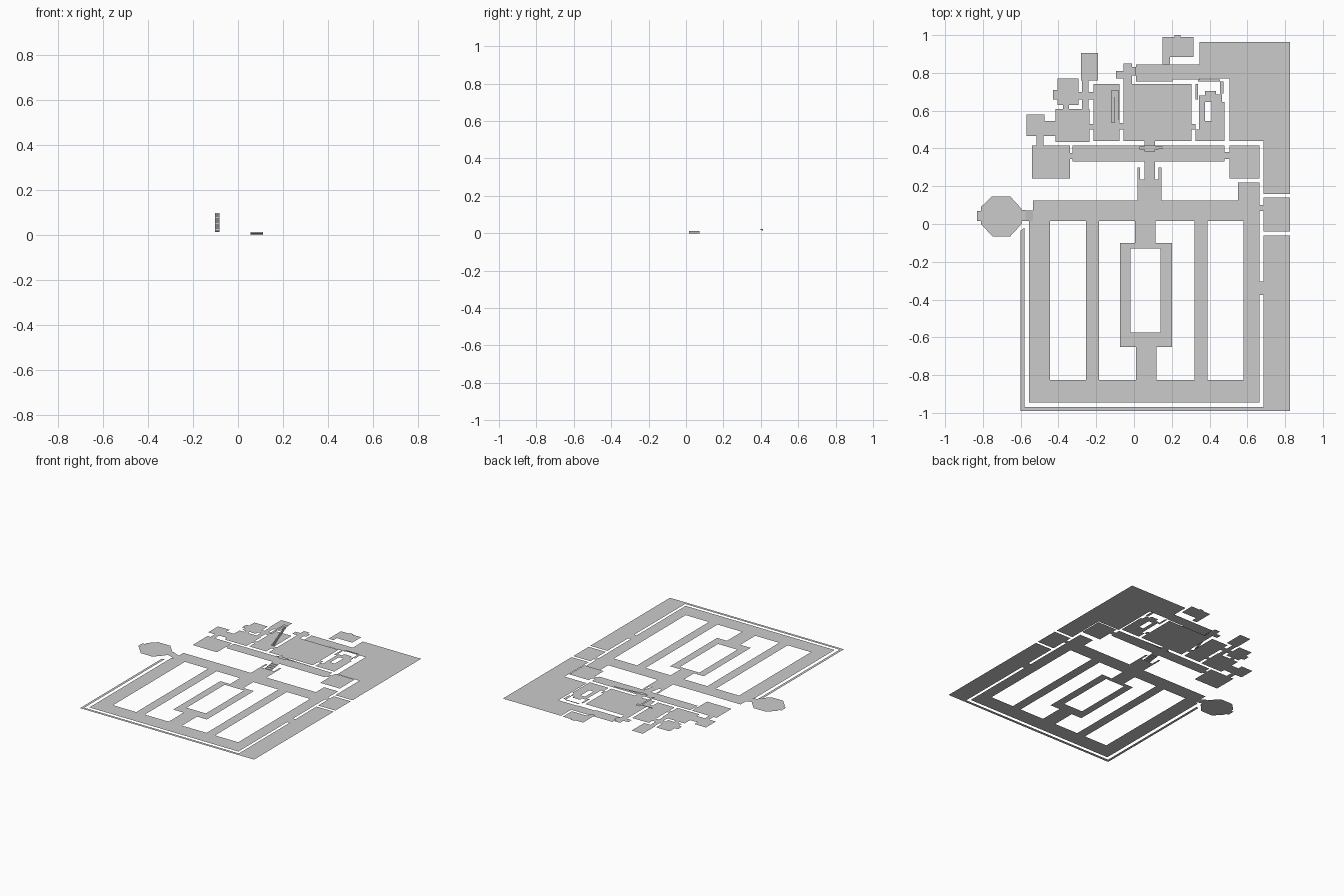
import bpy, bmesh
from math import pi

GARDEN, HOUSE, UPPER = 0.0, 0.013, 0.098


def finish(name, bm):
    bmesh.ops.remove_doubles(bm, verts=bm.verts, dist=0.0005)
    me = bpy.data.meshes.new(name)
    bm.to_mesh(me)
    bm.free()
    ob = bpy.data.objects.new(name, me)
    bpy.context.collection.objects.link(ob)
    return ob


def sheet(name, z, rects):
    """Flat floor made of (x0, x1, y0, y1) rectangles."""
    bm = bmesh.new()
    for x0, x1, y0, y1 in rects:
        bm.faces.new([bm.verts.new((x, y, z)) for x, y in
                      ((x0, y0), (x1, y0), (x1, y1), (x0, y1))])
    return finish(name, bm)


def poly(name, pts):
    """One counter-clockwise flat or folded face."""
    bm = bmesh.new()
    bm.faces.new([bm.verts.new(p) for p in pts])
    return finish(name, bm)


def stairs(name, x0, x1, y0, y1, z0, z1, n):
    """Stepped strip rising along +y."""
    bm = bmesh.new()
    prof = [(y0, z0)]
    for i in range(n):
        z = z0 + (z1 - z0) * (i + 1) / n
        prof += [(y0 + (y1 - y0) * i / n, z), (y0 + (y1 - y0) * (i + 1) / n, z)]
    rows = [[bm.verts.new((x, y, z)) for x in (x0, x1)] for y, z in prof]
    for a, b in zip(rows, rows[1:]):
        bm.faces.new((a[0], a[1], b[1], b[0]))
    return finish(name, bm)


# garden paths
sheet("garden_cross_paths", GARDEN, [
    (-0.535, 0.665, 0.015, 0.125),
    (-0.555, 0.665, -0.945, -0.825),
    (0.55, 0.665, 0.125, 0.22)])
sheet("garden_long_paths", GARDEN, [
    (x0, x1, -0.825, 0.015) for x0, x1 in
    ((-0.555, -0.445), (-0.255, -0.185), (0.32, 0.39), (0.58, 0.665))])
sheet("garden_pool_walk", GARDEN, [
    (0.005, 0.115, -0.10, 0.015),
    (-0.075, 0.20, -0.13, -0.10),
    (-0.075, -0.018, -0.575, -0.13),
    (0.14, 0.20, -0.575, -0.13),
    (-0.075, 0.20, -0.65, -0.575),
    (0.01, 0.12, -0.825, -0.65)])
sheet("forecourt", GARDEN, [
    (0.018, 0.145, 0.125, 0.235),
    (0.018, 0.033, 0.235, 0.30),
    (0.13, 0.145, 0.235, 0.30)])

# octagonal pavilion and its step down to the garden
poly("pavilion_floor", [(x, y, HOUSE) for x, y in (
    (-0.75, -0.065), (-0.655, -0.065), (-0.595, 0.0), (-0.595, 0.08),
    (-0.655, 0.145), (-0.755, 0.145), (-0.81, 0.09), (-0.81, 0.07),
    (-0.83, 0.07), (-0.83, 0.015), (-0.81, 0.015), (-0.81, 0.0))])
sheet("pavilion_landing", HOUSE, [(-0.595, -0.575, 0.015, 0.075)])
poly("pavilion_step", [(-0.575, 0.015, HOUSE), (-0.535, 0.015, GARDEN),
                       (-0.535, 0.072, GARDEN), (-0.575, 0.072, HOUSE)])

# outer grounds
poly("west_walk", [(-0.60, -0.968, 0), (-0.58, -0.968, 0),
                   (-0.58, -0.02, 0), (-0.60, -0.035, 0)])
sheet("south_and_east_grounds", GARDEN, [
    (-0.60, 0.685, -0.99, -0.968),
    (0.685, 0.825, -0.99, -0.06),
    (0.665, 0.685, -0.375, -0.305),
    (0.685, 0.825, -0.04, 0.14),
    (0.665, 0.685, 0.068, 0.10)])
sheet("north_east_grounds", GARDEN, [
    (0.685, 0.825, 0.16, 0.963),
    (0.505, 0.685, 0.44, 0.963),
    (0.348, 0.505, 0.77, 0.963),
    (0.205, 0.348, 0.765, 0.845),
    (0.01, 0.205, 0.755, 0.845)])
sheet("north_annex", HOUSE, [
    (0.15, 0.315, 0.885, 0.99),
    (0.215, 0.245, 0.99, 1.0),
    (0.15, 0.19, 0.845, 0.885)])
sheet("north_porch", HOUSE, [
    (-0.055, -0.01, 0.725, 0.85),
    (-0.095, -0.055, 0.77, 0.81),
    (-0.01, 0.01, 0.785, 0.83)])

# main house rooms
sheet("great_hall", HOUSE, [
    (-0.055, 0.305, 0.44, 0.74),
    (-0.078, -0.055, 0.50, 0.535),
    (0.305, 0.325, 0.50, 0.53),
    (0.055, 0.11, 0.415, 0.44)])
sheet("stair_hall", HOUSE, [(-0.215, -0.078, 0.44, 0.74)])
sheet("corridor", HOUSE, [
    (-0.325, 0.48, 0.33, 0.415),
    (-0.34, -0.325, 0.345, 0.375),
    (0.48, 0.505, 0.345, 0.38)])
sheet("corner_rooms", HOUSE, [
    (-0.54, -0.34, 0.24, 0.415),
    (0.505, 0.665, 0.24, 0.415)])
sheet("west_rooms", HOUSE, [
    (-0.415, -0.235, 0.435, 0.61),
    (-0.235, -0.215, 0.50, 0.53),
    (-0.57, -0.475, 0.465, 0.58),
    (-0.475, -0.415, 0.465, 0.545),
    (-0.515, -0.48, 0.415, 0.465)])
sheet("north_west_rooms", HOUSE, [
    (-0.405, -0.295, 0.63, 0.77),
    (-0.43, -0.405, 0.66, 0.71),
    (-0.375, -0.345, 0.61, 0.63),
    (-0.28, -0.19, 0.76, 0.905),
    (-0.275, -0.24, 0.61, 0.76),
    (-0.295, -0.275, 0.66, 0.70),
    (-0.24, -0.215, 0.66, 0.70)])
sheet("east_rooms", HOUSE, [
    (0.325, 0.48, 0.44, 0.50),
    (0.345, 0.48, 0.50, 0.545),
    (0.345, 0.375, 0.545, 0.68),
    (0.41, 0.48, 0.545, 0.645),
    (0.375, 0.435, 0.645, 0.705),
    (0.435, 0.465, 0.645, 0.685),
    (0.325, 0.34, 0.66, 0.74),
    (0.455, 0.475, 0.69, 0.755),
    (0.34, 0.455, 0.755, 0.765)])

# front steps and the raised threshold with its long sloped sill
stairs("front_steps", 0.055, 0.11, 0.235, 0.33, GARDEN, HOUSE, 4)
sheet("hall_threshold", 0.022, [
    (0.03, 0.055, 0.395, 0.41),
    (0.055, 0.11, 0.385, 0.415),
    (0.11, 0.13, 0.395, 0.41)])
poly("sloped_sill", [(0.11, 0.395, 0.022), (0.48, 0.413, HOUSE),
                     (0.11, 0.412, 0.022)])

# upper staircase and gallery
stairs("upper_stairs", -0.102, -0.082, 0.54, 0.69, HOUSE, UPPER, 16)
sheet("upper_gallery", UPPER, [
    (-0.12, -0.102, 0.535, 0.71),
    (-0.102, -0.082, 0.69, 0.71)])
